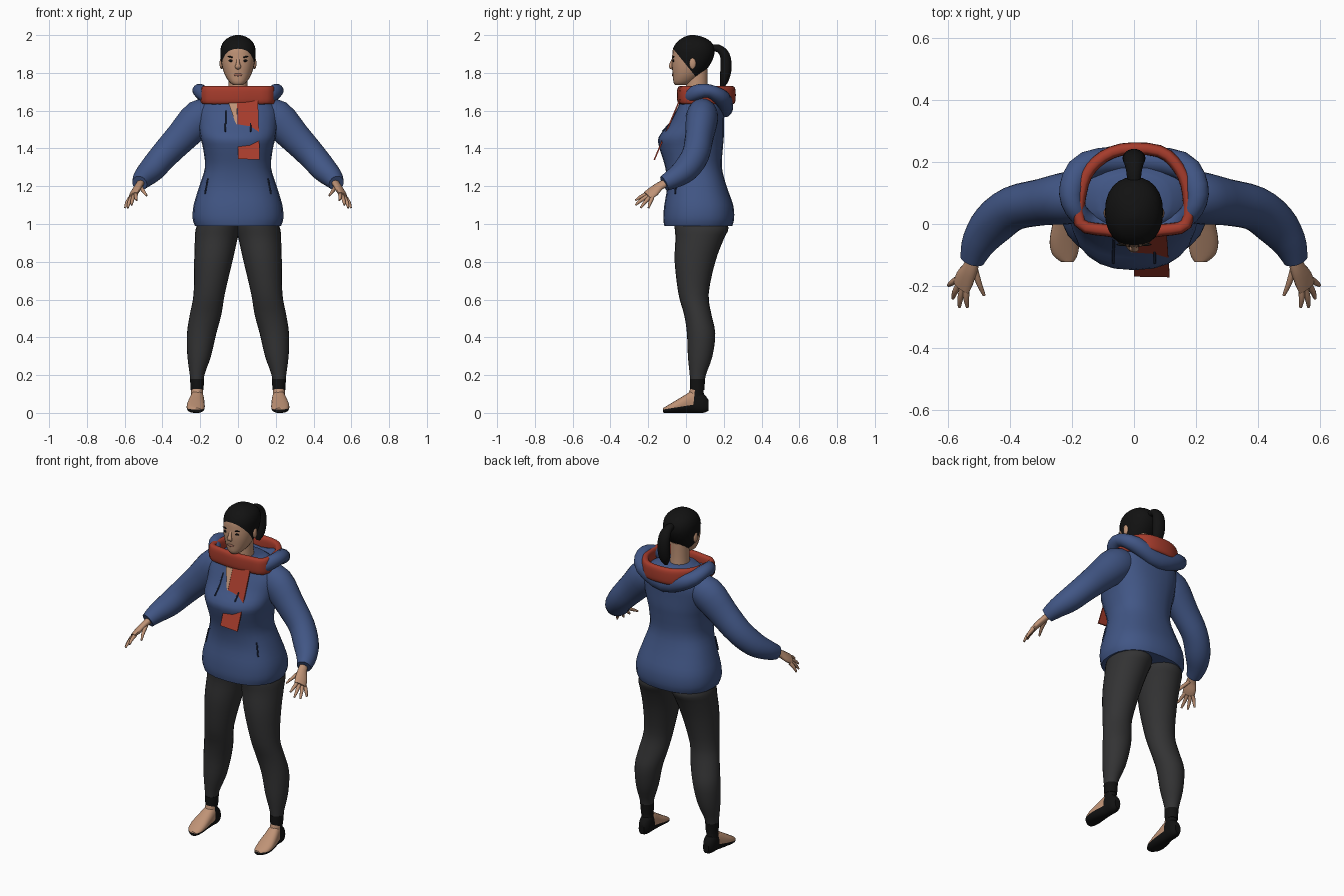
import bpy, bmesh, math
from mathutils import Vector

cube = bpy.data.objects.get("Cube")
if cube:
    bpy.data.objects.remove(cube, do_unlink=True)


def material(name, *rgb):
    m = bpy.data.materials.new(name)
    m.use_nodes = True
    m.diffuse_color = (*rgb, 1)
    m.node_tree.nodes["Principled BSDF"].inputs["Base Color"].default_value = (*rgb, 1)
    return m


BLUE = material("jacket_blue", .053, .093, .235)
NAVY = material("seam_navy", .015, .025, .06)
RED = material("scarf_red", .38, .045, .025)
GREY = material("trouser_grey", .033, .033, .034)
SKIN = material("skin", .52, .29, .18)
LIP = material("lip", .30, .13, .09)
BLACK = material("hair_black", .006, .006, .006)
X, Y, Z = Vector((1, 0, 0)), Vector((0, 1, 0)), Vector((0, 0, 1))


def finish(name, bm, mat):
    bmesh.ops.recalc_face_normals(bm, faces=bm.faces)
    me = bpy.data.meshes.new(name)
    bm.to_mesh(me)
    bm.free()
    me.materials.append(mat)
    for p in me.polygons:
        p.use_smooth = True
    me.set_sharp_from_angle(angle=math.radians(50))
    ob = bpy.data.objects.new(name, me)
    bpy.context.collection.objects.link(ob)
    return ob


def spline(rows, closed, steps):
    """Catmull-Rom through rows of numbers."""
    n = len(rows)
    get = lambda i: Vector(rows[i % n] if closed else rows[max(0, min(n - 1, i))])
    out = []
    for i in range(n if closed else n - 1):
        a, b, c, d = (get(i + k) for k in (-1, 0, 1, 2))
        for s in range(steps):
            t = s / steps
            out.append(.5 * (2 * b + (c - a) * t + (2 * a - 5 * b + 4 * c - d) * t * t
                             + (3 * b - a - 3 * c + d) * t ** 3))
    if not closed:
        out.append(get(n - 1))
    return out


def tube(name, rows, mat, ref=Z, axis=None, side=1, closed=False, power=2, n=24, steps=3):
    """Loft of rows (x, y, z, half width, half height along ref)."""
    rows = spline(rows, closed, steps)
    bm = bmesh.new()
    rings, m = [], len(rows)
    for i, r in enumerate(rows):
        nxt = rows[(i + 1) % m if closed else min(i + 1, m - 1)]
        prv = rows[i - 1 if closed else max(i - 1, 0)]
        t = axis or (Vector(nxt[:3]) - Vector(prv[:3])).normalized()
        h = (ref - t * ref.dot(t)).normalized()
        w = t.cross(h)
        ring = []
        for k in range(n):
            a = math.tau * k / n
            c, s = (math.copysign(abs(v) ** (2 / power), v) for v in (math.cos(a), math.sin(a)))
            p = Vector(r[:3]) + w * c * max(r[3], .002) + h * s * max(r[4], .002)
            ring.append(bm.verts.new((p.x * side, p.y, p.z)))
        rings.append(ring)
    for i in range(m if closed else m - 1):
        a, b = rings[i], rings[(i + 1) % m]
        for k in range(n):
            j = (k + 1) % n
            bm.faces.new((a[k], a[j], b[j], b[k]))
    if not closed:
        bm.faces.new(rings[0])
        bm.faces.new(rings[-1])
    return finish(name, bm, mat)


def stack(name, rows, mat, side=1, power=2.0):
    """Loft of level slices (z, x min, x max, y front, y back)."""
    rows = [((a + b) / 2, (f + k) / 2, z, (b - a) / 2, (k - f) / 2) for z, a, b, f, k in rows]
    return tube(name, rows, mat, Y, Z, side, power=power)


def paint(ob, mat, *planes):
    """Cut along planes and colour the faces on the positive side of all."""
    bm = bmesh.new()
    bm.from_mesh(ob.data)
    for co, no in planes:
        bmesh.ops.bisect_plane(bm, geom=bm.verts[:] + bm.edges[:] + bm.faces[:],
                               plane_co=co, plane_no=no)
    ob.data.materials.append(mat)
    for f in bm.faces:
        c = f.calc_center_median()
        if all((c - Vector(co)).dot(Vector(no)) > 0 for co, no in planes):
            f.material_index = 1
    bm.to_mesh(ob.data)
    bm.free()


def plate(name, pts, mat, thick=.008):
    bm = bmesh.new()
    f = bm.faces.new([bm.verts.new(p) for p in pts])
    ext = bmesh.ops.extrude_face_region(bm, geom=[f])["geom"]
    bmesh.ops.translate(bm, vec=Y * thick, verts=[v for v in ext if isinstance(v, bmesh.types.BMVert)])
    return finish(name, bm, mat)


def blob(name, loc, size, mat, tilt=0):
    bm = bmesh.new()
    bmesh.ops.create_uvsphere(bm, u_segments=14, v_segments=8, radius=1)
    ob = finish(name, bm, mat)
    ob.location, ob.scale, ob.rotation_euler = loc, size, (0, tilt, 0)


# Jacket body
stack("jacket_body", [(z, -w, w, f, b) for z, w, f, b in (
    (.99, .228, -.115, .245), (1.03, .24, -.12, .255), (1.1, .235, -.115, .25),
    (1.2, .205, -.10, .215), (1.3, .175, -.11, .19), (1.4, .185, -.14, .195),
    (1.46, .20, -.145, .20), (1.53, .21, -.09, .20), (1.6, .21, -.052, .20),
    (1.66, .17, -.025, .19), (1.695, .11, -.01, .16))], BLUE, power=2.4)

# Hood folded down around the shoulders
tube("hood", [(0, -.005, 1.65, .03, .03), (.13, 0, 1.66, .03, .03), (.19, .05, 1.695, .035, .04),
              (.2, .12, 1.705, .04, .035), (.15, .19, 1.665, .045, .045), (0, .205, 1.62, .045, .055),
              (-.15, .19, 1.665, .045, .045), (-.2, .12, 1.705, .04, .035),
              (-.19, .05, 1.695, .035, .04), (-.13, 0, 1.66, .03, .03)], BLUE, closed=True)

# Scarf ring
ring = [(-.175, .005), (-.09, -.02), (0, -.028), (.09, -.02), (.168, .0), (.175, .1),
        (.145, .18), (.08, .235), (-.04, .24), (-.12, .2), (-.165, .13)]
tube("scarf_ring", [(x, y, 1.682, .02, .048) for x, y in ring], RED, closed=True, power=3)

# Hanging scarf tail, and the open neck beside it, on the same slope
slope = lambda x, z, off=0: (x, -.027 - .426 * (1.68 - z) + off, z)
plate("scarf_tail", [slope(*p) for p in ((-.005, 1.68), (.105, 1.68), (.115, 1.34), (.0, 1.345))], RED)
plate("open_neck", [slope(*p) for p in ((-.05, 1.64), (-.005, 1.64), (-.004, 1.52), (-.015, 1.54))], SKIN)

# Head, with hair above a sloping hairline
stack("neck", [(1.6, -.06, .06, 0, .13), (1.7, -.052, .052, .0, .115), (1.82, -.052, .052, .0, .115)], SKIN)
head = stack("head", [(z, -w, w, f, b) for z, w, f, b in (
    (1.735, .022, -.055, -.005), (1.75, .044, -.066, .035), (1.79, .07, -.07, .085),
    (1.84, .086, -.075, .125), (1.89, .093, -.073, .148), (1.93, .092, -.068, .15),
    (1.965, .077, -.046, .132), (1.99, .045, -.01, .09), (2.0, .012, .02, .045))], SKIN, power=2.2)
paint(head, BLACK, ((0, -.07, 1.93), (0, .16, .13)))
tube("ponytail", [(0, .12, 1.93, .02, .018), (0, .17, 1.93, .025, .02), (0, .205, 1.895, .034, .026),
                  (0, .212, 1.83, .037, .03), (0, .203, 1.765, .032, .024), (0, .19, 1.725, .012, .01)],
     BLACK, ref=Y + Z * .3)

# Face
tube("nose", [(0, -.068, 1.875, .008, .006), (0, -.078, 1.85, .01, .008),
              (0, -.081, 1.833, .016, .010), (0, -.074, 1.823, .012, .006)], SKIN, ref=Y, n=12)
blob("lips", (0, -.070, 1.79), (.024, .005, .008), LIP)

for side, tag in ((1, "left"), (-1, "right")):
    blob("eye_" + tag, (side * .036, -.066, 1.864), (.016, .005, .006), BLACK, -side * .1)
    blob("eyebrow_" + tag, (side * .036, -.066, 1.884), (.021, .005, .004), BLACK, -side * .2)
    blob("ear_" + tag, (side * .088, .035, 1.85), (.01, .018, .03), SKIN)

    # Sleeve
    tube("sleeve_" + tag, [(.12, .09, 1.585, .07, .075), (.2, .085, 1.562, .085, .098),
                           (.3, .07, 1.46, .075, .085), (.39, .05, 1.365, .072, .075),
                           (.455, .0, 1.29, .07, .068), (.5, -.06, 1.245, .056, .055),
                           (.521, -.115, 1.215, .04, .042)], BLUE, side=side)

    # Hand
    palm_up = Vector((.67, -.27, .65))
    tube("palm_" + tag, [(.51, -.09, 1.225, .022, .02), (.527, -.14, 1.2, .027, .018),
                         (.545, -.175, 1.17, .036, .017), (.557, -.205, 1.15, .034, .012)],
         SKIN, palm_up, side=side, n=14)
    fingers = {"thumb": ((.515, -.14, 1.195), (.483, -.23, 1.15)),
               "index": ((.54, -.205, 1.16), (.537, -.268, 1.125)),
               "middle": ((.55, -.2, 1.15), (.563, -.268, 1.1)),
               "ring": ((.562, -.19, 1.143), (.584, -.24, 1.085)),
               "little": ((.57, -.178, 1.14), (.598, -.198, 1.085))}
    for finger, (a, b) in fingers.items():
        a, b = Vector(a), Vector(b)
        mid = a.lerp(b, .55) + palm_up * .004
        tube(finger + "_finger_" + tag, [(*a, .011, .011), (*mid, .0095, .0095), (*b, .005, .005)],
             SKIN, palm_up, side=side, n=10)

    # Pocket slit and drawstring
    tube("pocket_" + tag, [(.16, -.05, 1.24, .004, .004), (.175, -.058, 1.16, .004, .004)],
         NAVY, Y, side=side, n=8)
    tube("drawstring_" + tag, [(.065, -.048, 1.6, .004, .004), (.066, -.08, 1.54, .004, .004),
                               (.067, -.126, 1.49, .004, .004)], NAVY, Y, side=side, n=8)

    # Trouser leg
    stack("trouser_leg_" + tag, [
        (1.04, 0, .19, -.06, .19), (.98, -.01, .222, -.06, .225), (.92, .003, .228, -.056, .2),
        (.8, .03, .232, -.06, .155), (.63, .07, .235, -.04, .12), (.52, .088, .255, -.01, .135),
        (.42, .115, .27, .005, .155), (.3, .143, .268, .01, .14), (.2, .178, .255, .02, .105),
        (.13, .184, .25, .025, .095)], GREY, side)

    # Ankle, dark cuff and slip-on shoe with bare instep
    stack("cuff_" + tag, [(.12, .184, .25, .022, .098), (.15, .181, .252, .02, .099),
                          (.18, .180, .254, .02, .102)], BLACK, side)
    ankle = stack("ankle_" + tag, [(.05, .183, .25, .01, .1), (.09, .184, .249, .012, .095),
                                   (.14, .186, .248, .025, .092)], BLACK, side)
    front = ((0, .035, 0), (0, -1, .1))
    paint(ankle, SKIN, front)
    foot = tube("foot_" + tag, [
        (.215, .118, .04, .018, .03), (.215, .09, .052, .033, .052), (.216, .04, .06, .037, .06),
        (.221, -.01, .046, .044, .046), (.224, -.06, .031, .048, .031), (.222, -.1, .019, .04, .019),
        (.215, -.122, .013, .02, .012)], BLACK, side=side, axis=-Y, power=2.4)
    paint(foot, SKIN, front, ((0, -.12, .018), (0, -.16, 1)))
